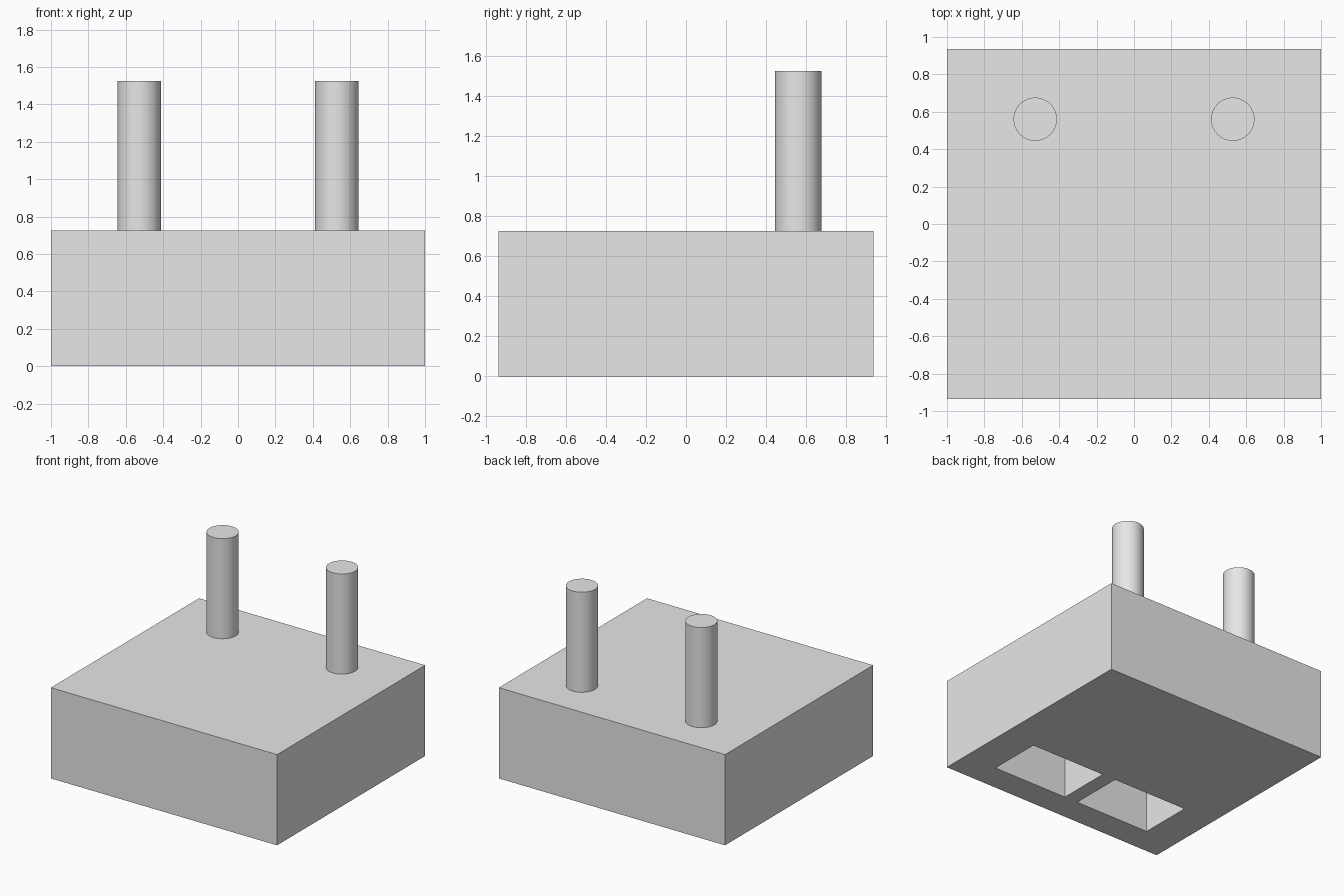
import bpy
import math

cube = bpy.data.objects.get("Cube")
if cube:
    bpy.data.objects.remove(cube, do_unlink=True)

WIDTH, DEPTH, BODY_H, TOTAL_H = 2.0, 1.87, 0.725, 1.525
POCKET_H = 0.5

# Single grey material
grey = bpy.data.materials.new("light grey")
grey.use_nodes = True
colour = (0.8, 0.8, 0.8, 1.0)
grey.diffuse_color = colour
grey.node_tree.nodes["Principled BSDF"].inputs["Base Color"].default_value = colour


def box(name, size, centre):
    bpy.ops.mesh.primitive_cube_add(size=1, location=centre)
    obj = bpy.context.object
    obj.name = name
    obj.scale = size
    bpy.ops.object.transform_apply(location=False, rotation=False, scale=True)
    obj.data.materials.append(grey)
    return obj


# Solid body block
body = box("body", (WIDTH, DEPTH, BODY_H), (0, 0, BODY_H / 2))

for side, label in ((-1, "right"), (1, "left")):
    # Rectangular socket cut into the underside
    cutter = box(label + "_socket_cutter", (0.66, 0.43, POCKET_H * 2), (side * 0.39, -0.5, 0))
    cutter.hide_render = True
    cut = body.modifiers.new(label + "_socket", "BOOLEAN")
    cut.operation = "DIFFERENCE"
    cut.solver = "EXACT"
    cut.object = cutter
    bpy.context.view_layer.objects.active = body
    bpy.ops.object.modifier_apply(modifier=cut.name)
    bpy.data.objects.remove(cutter, do_unlink=True)

    # Round pin standing on the top
    bpy.ops.mesh.primitive_cylinder_add(
        vertices=64, radius=0.116, depth=TOTAL_H - BODY_H,
        location=(side * 0.528, 0.56, (TOTAL_H + BODY_H) / 2))
    pin = bpy.context.object
    pin.name = label + "_pin"
    pin.data.materials.append(grey)
    bpy.ops.object.shade_smooth_by_angle(angle=math.radians(30))
